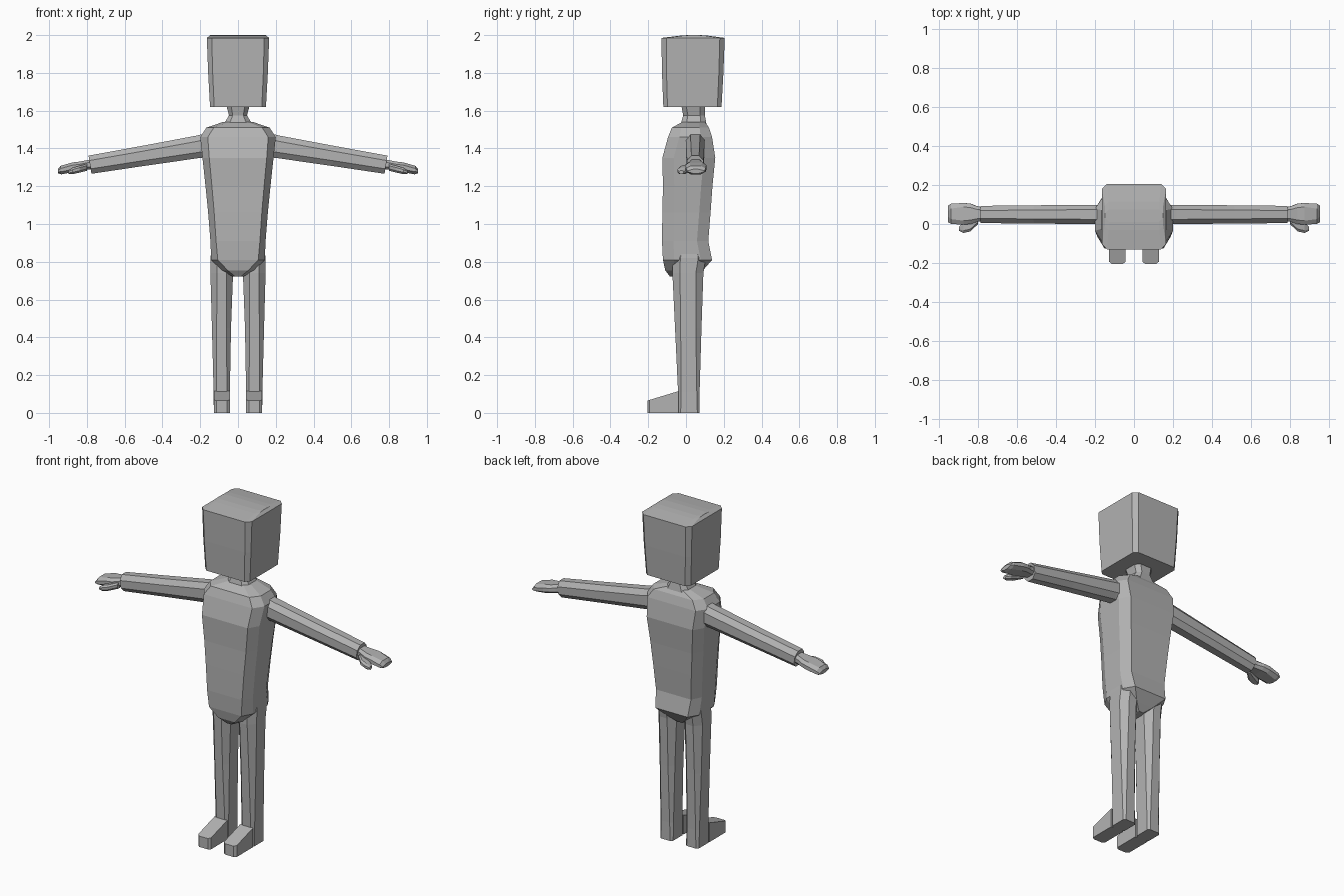
import bpy, bmesh
from mathutils import Vector

grey = bpy.data.materials.new("grey")
grey.diffuse_color = (0.45, 0.45, 0.45, 1)


def ring(u0, u1, v0, v1, cu, cv):
    """Rectangle with cut corners, eight points, counter-clockwise."""
    return [(u0 + cu, v0), (u1 - cu, v0), (u1, v0 + cv), (u1, v1 - cv),
            (u1 - cu, v1), (u0 + cu, v1), (u0, v1 - cv), (u0, v0 + cv)]


def loft(name, rings, mirror=False):
    """Skin a list of eight-point 3D rings, cap both ends."""
    bm = bmesh.new()
    loops = [[bm.verts.new(p) for p in r] for r in rings]
    for a, b in zip(loops, loops[1:]):
        for i in range(8):
            j = (i + 1) % 8
            bm.faces.new((a[i], a[j], b[j], b[i]))
    bm.faces.new(loops[0][::-1])
    bm.faces.new(loops[-1])
    bmesh.ops.recalc_face_normals(bm, faces=bm.faces)
    mesh = bpy.data.meshes.new(name)
    bm.to_mesh(mesh)
    bm.free()
    mesh.materials.append(grey)
    ob = bpy.data.objects.new(name, mesh)
    bpy.context.collection.objects.link(ob)
    if mirror:
        m = ob.modifiers.new("mirror", 'MIRROR')
        m.use_mirror_merge = False
    return ob


def upright(sections):
    """Sections (z, x0, x1, y0, y1, x cut, y cut) stacked along z."""
    return [[(x, y, s[0]) for x, y in ring(*s[1:])] for s in sections]


def sideways(sections, lean=0.0):
    """Sections (x, y0, y1, z0, z1, y cut, z cut) along x, tops leaning outwards."""
    return [[(s[0] + lean * (z - s[3]), y, z) for y, z in ring(*s[1:])] for s in sections]


# Head: tapered block with a shallow ridge on top
head = upright([
    (1.62, -.148, .148, -.12, .188, .022, .022),
    (1.80, -.158, .158, -.127, .198, .024, .024),
    (1.985, -.165, .165, -.13, .205, .026, .026),
    (1.997, -.150, .150, -.03, .115, .02, .02),
    (2.0, -.148, .148, .01, .075, .02, .02)])
loft("head", head)

# Neck
loft("neck", upright([
    (1.52, -.08, .08, -.03, .11, .03, .03),
    (1.575, -.048, .048, -.015, .10, .02, .025),
    (1.63, -.062, .062, -.025, .10, .025, .025)]))

# Torso, from crotch to shoulders
torso = [(.722, .03, -.085, .06, .015, .03),
         (.755, .085, -.11, .09, .03, .04),
         (.81, .142, -.122, .138, .035, .06),
         (.91, .146, -.127, .118, .03, .06),
         (1.06, .158, -.125, .13, .032, .06),
         (1.20, .172, -.122, .14, .034, .06),
         (1.35, .188, -.125, .155, .036, .06),
         (1.46, .2, -.095, .138, .04, .06),
         (1.51, .168, -.075, .122, .04, .05),
         (1.54, .08, -.02, .10, .03, .03)]
loft("torso", upright([(z, -w, w, a, b, cx, cy) for z, w, a, b, cx, cy in torso]))

# Legs
loft("leg", upright([
    (0, .043, .128, -.04, .072, .012, .012),
    (.11, .043, .129, -.042, .072, .015, .015),
    (.45, .037, .138, -.058, .082, .025, .03),
    (.74, .026, .146, -.072, .092, .035, .04),
    (.82, .03, .146, -.07, .105, .035, .04),
    (.90, .04, .135, -.05, .09, .03, .04)]), mirror=True)

# Feet: wedge with cut toe corners, skinned from flat base to sloped top
base = ring(.043, .128, -.205, .072, .014, .012)
top = [(x, y, .065 + .05 * min(1, (y + .205) / .165)) for x, y in base]
top = [(x, min(y, -.04), z) for x, y, z in top]
bottom = [(x, min(y, -.04), 0) for x, y in base]
foot = loft("foot", [bottom, top], mirror=True)

# Arms, drooping towards the hands
loft("arm", sideways([
    (.14, 0, .098, 1.355, 1.482, .024, .03),
    (.20, 0, .098, 1.35, 1.468, .024, .03),
    (.50, .002, .096, 1.307, 1.412, .024, .028),
    (.776, .005, .093, 1.266, 1.362, .024, .026)], lean=.16), mirror=True)

# Hands: narrow wrist widening to a flat pointed palm
loft("hand", sideways([
    (.76, .018, .085, 1.292, 1.345, .015, .014),
    (.80, .012, .09, 1.287, 1.337, .015, .014),
    (.835, .0, .104, 1.282, 1.33, .02, .014),
    (.87, -.003, .108, 1.275, 1.326, .02, .014),
    (.935, .0, .104, 1.263, 1.308, .025, .014),
    (.952, .008, .096, 1.268, 1.29, .03, .008)], lean=.1), mirror=True)

# Thumbs
loft("thumb", sideways([
    (.80, .0, .035, 1.282, 1.318, .01, .01),
    (.84, -.038, .02, 1.272, 1.308, .012, .01),
    (.875, -.046, .01, 1.264, 1.298, .012, .01),
    (.897, -.036, -.012, 1.264, 1.284, .008, .006)]), mirror=True)
